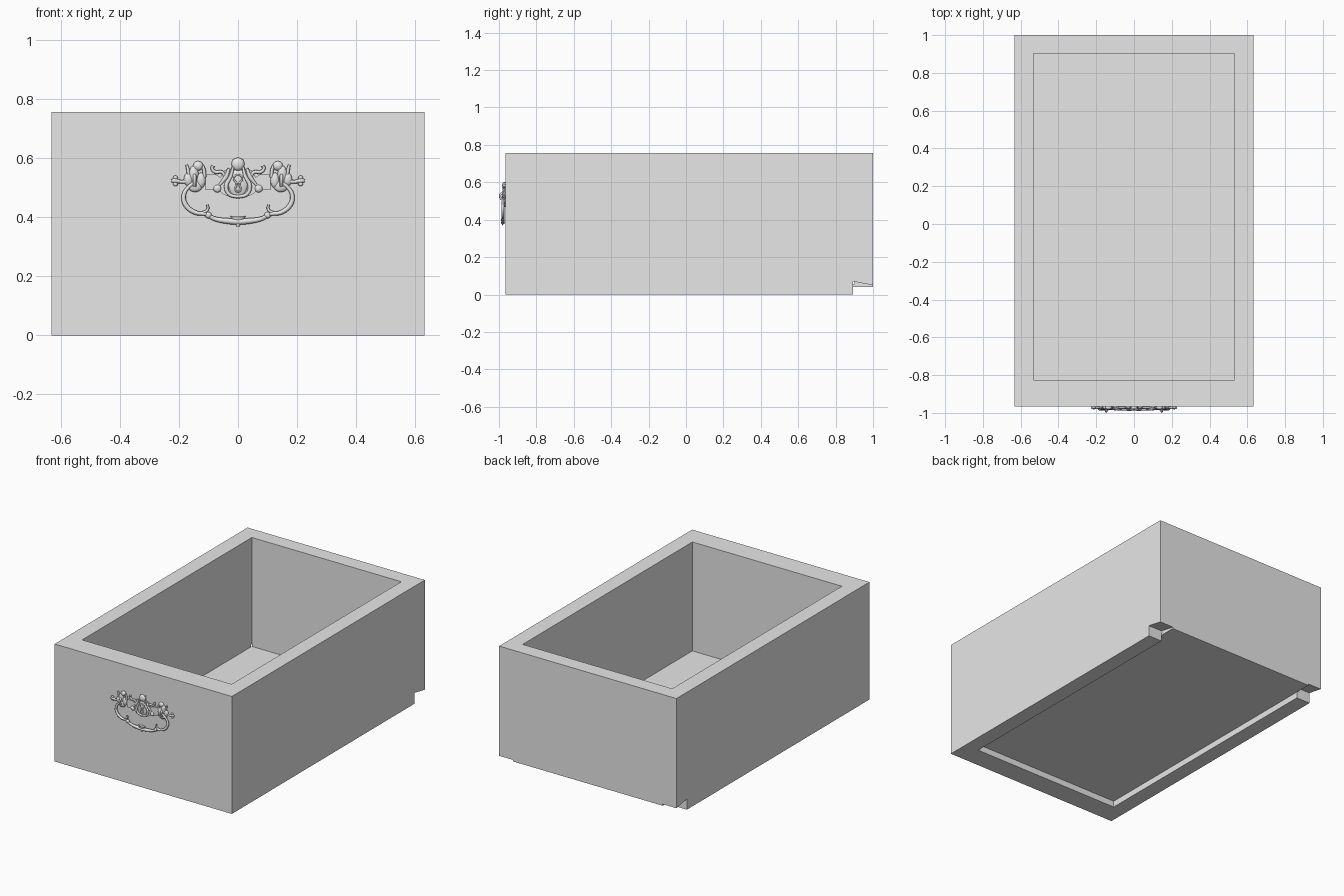
import bpy, bmesh, math
from mathutils import Matrix, Vector

cube = bpy.data.objects.get("Cube")
if cube:
    bpy.data.objects.remove(cube, do_unlink=True)

grey = bpy.data.materials.new("plain grey")
grey.use_nodes = True
grey.diffuse_color = (0.8, 0.8, 0.8, 1)
grey.node_tree.nodes["Principled BSDF"].inputs["Base Color"].default_value = (0.8, 0.8, 0.8, 1)

FRONT = -0.965   # drawer front plane


def activate(ob):
    bpy.ops.object.select_all(action='DESELECT')
    ob.select_set(True)
    bpy.context.view_layer.objects.active = ob


def add(name, bm, smooth=False):
    bmesh.ops.recalc_face_normals(bm, faces=bm.faces[:])
    me = bpy.data.meshes.new(name)
    bm.to_mesh(me)
    bm.free()
    me.materials.append(grey)
    ob = bpy.data.objects.new(name, me)
    bpy.context.collection.objects.link(ob)
    if smooth:
        activate(ob)
        bpy.ops.object.shade_smooth_by_angle(angle=math.radians(40))
    return ob


def prism(name, points, offset):
    """Extrude a closed outline along offset."""
    bm = bmesh.new()
    face = bm.faces.new([bm.verts.new(p) for p in points])
    res = bmesh.ops.extrude_face_region(bm, geom=[face])
    moved = [v for v in res["geom"] if isinstance(v, bmesh.types.BMVert)]
    bmesh.ops.translate(bm, vec=offset, verts=moved)
    return add(name, bm)


def side_prism(name, yz, x0, x1):
    return prism(name, [(x0, y, z) for y, z in yz], (x1 - x0, 0, 0))


def rect(y0, y1, z0, z1):
    return [(y0, z0), (y1, z0), (y1, z1), (y0, z1)]


def ball(name, x, y, z, rx, ry, rz, turn=0):
    bm = bmesh.new()
    mat = (Matrix.Translation((x, y, z)) @ Matrix.Rotation(turn, 4, 'Y')
           @ Matrix.Diagonal((rx, ry, rz, 1)))
    bmesh.ops.create_uvsphere(bm, u_segments=16, v_segments=10, radius=1, matrix=mat)
    return add(name, bm, True)


def tube(name, pts, radius, closed=False):
    """Rounded rod through (x, y, z, thickness) points."""
    cu = bpy.data.curves.new(name, 'CURVE')
    cu.dimensions = '3D'
    cu.bevel_depth = radius
    cu.bevel_resolution = 2
    cu.resolution_u = 5
    cu.use_fill_caps = True
    sp = cu.splines.new('BEZIER')
    sp.bezier_points.add(len(pts) - 1)
    sp.use_cyclic_u = closed
    for bp, p in zip(sp.bezier_points, pts):
        bp.co = p[:3]
        bp.radius = p[3]
        bp.handle_left_type = bp.handle_right_type = 'AUTO'
    cu.materials.append(grey)
    ob = bpy.data.objects.new(name, cu)
    bpy.context.collection.objects.link(ob)
    activate(ob)
    bpy.ops.object.convert(target='MESH')
    ob = bpy.context.object
    bpy.ops.object.shade_smooth_by_angle(angle=math.radians(50))
    return ob


# Drawer box: solid block with cavity, bottom recess and rear corner notches cut away
box = side_prism("drawer_box", rect(FRONT, 1.0, 0, 0.757), -0.632, 0.632)
notch = [(0.893, -0.1), (1.1, -0.1), (1.1, 0.031), (0.893, 0.07)]
cutters = [
    side_prism("cavity_cutter", rect(-0.826, 0.902, 0.055, 1), -0.533, 0.533),
    side_prism("recess_cutter", rect(-0.826, 1.1, -0.1, 0.04), -0.533, 0.533),
    side_prism("left_notch_cutter", notch, 0.533, 0.8),
    side_prism("right_notch_cutter", notch, -0.8, -0.533),
]
for cutter in cutters:
    cutter.hide_render = True
    mod = box.modifiers.new("cut", 'BOOLEAN')
    mod.operation = 'DIFFERENCE'
    mod.solver = 'EXACT'
    mod.object = cutter
    activate(box)
    bpy.ops.object.modifier_apply(modifier=mod.name)
    bpy.data.objects.remove(cutter, do_unlink=True)

# Escutcheon plate with scalloped outline
half = [(0.025, 0.467), (0.05, 0.478), (0.065, 0.49), (0.11, 0.493), (0.11, 0.545),
        (0.075, 0.545), (0.06, 0.535), (0.045, 0.56), (0.02, 0.565), (0.018, 0.598)]
outline = half + [(-x, z) for x, z in reversed(half)]
prism("escutcheon_plate", [(x, FRONT + 0.002, z) for x, z in outline], (0, -0.009, 0))
ball("escutcheon_dome", 0, -0.972, 0.58, 0.022, 0.012, 0.022)
ball("escutcheon_swell", 0, -0.970, 0.515, 0.034, 0.009, 0.048)

# Raised keyhole rim
hole = [(0.008, 0.49), (0.005, 0.515), (0.014, 0.528), (0.009, 0.541)]
loop = hole + [(-x, z) for x, z in reversed(hole)]
tube("keyhole_rim", [(x, -0.979, z, 1) for x, z in loop], 0.003, True)

for side, s in (("left", 1), ("right", -1)):
    def m(pts, y):
        return [(s * x, y, z, r) for x, z, r in pts]

    # Shell ribs and curled scrolls beside the keyhole
    tube(side + "_shell_rib", m([(0.017, 0.57, 0.7), (0.024, 0.54, 1), (0.04, 0.505, 1.2),
                                 (0.03, 0.478, 1), (0, 0.469, 1)], -0.975), 0.006)
    tube(side + "_outer_rib", m([(0.03, 0.565, 0.7), (0.042, 0.535, 1.1),
                                 (0.062, 0.51, 0.6)], -0.973), 0.007)
    tube(side + "_scroll", m([(0.045, 0.54, 0.8), (0.055, 0.553, 1), (0.076, 0.553, 1),
                              (0.088, 0.566, 0.9), (0.084, 0.574, 1.1)], -0.973), 0.006)
    ball(side + "_plate_stud", s * 0.07, -0.974, 0.497, 0.013, 0.008, 0.013)

    # Leafy rosette holding the bail
    for i, (x, z, rx, rz) in enumerate([(0.135, 0.574, 0.017, 0.016), (0.150, 0.545, 0.016, 0.03),
                                        (0.125, 0.525, 0.015, 0.026), (0.145, 0.505, 0.024, 0.02),
                                        (0.168, 0.528, 0.016, 0.022)]):
        ball(f"{side}_rosette_lobe_{i}", s * x, -0.972, z, rx, 0.011, rz)
    for x in (0.113, 0.166):
        tube(side + "_rosette_curl", m([(x, 0.535, 1), (x * 1.02, 0.56, 1),
                                        (x + 0.008, 0.578, 0.7)], -0.973), 0.006)
    tube(side + "_bail_eye", [(s * 0.147, -0.966, 0.535, 1), (s * 0.147, -0.987, 0.54, 1),
                              (s * 0.147, -0.994, 0.525, 1), (s * 0.147, -0.984, 0.505, 1)], 0.006)

    # Side finial with a three-lobed tip
    tube(side + "_finial", m([(0.165, 0.523, 1.3), (0.19, 0.52, 0.8), (0.215, 0.524, 1.2),
                              (0.226, 0.523, 0.7)], -0.973), 0.007)
    for dz in (-0.011, 0.011):
        ball(side + "_finial_lobe", s * 0.212, -0.973, 0.523 + dz, 0.008, 0.006, 0.007)

    # Leaf curl on the bail
    tube(side + "_bail_curl", m([(0.14, 0.414, 1), (0.118, 0.416, 1), (0.102, 0.428, 0.9),
                                 (0.104, 0.442, 0.8)], -0.979), 0.005)
    ball(side + "_bail_collar", s * 0.10, -0.979, 0.407, 0.011, 0.009, 0.011)

# Swinging bail: one rod mirrored about the middle, thick at the centre
arm = [(0.147, 0.517, 0.8), (0.168, 0.502, 0.8), (0.184, 0.472, 1), (0.176, 0.44, 1.1),
       (0.145, 0.416, 1), (0.11, 0.41, 0.8), (0.08, 0.395, 1), (0.035, 0.387, 1.3)]
path = arm + [(0, 0.385, 1.4)] + [(-x, z, r) for x, z, r in reversed(arm)]
tube("bail", [(x, -0.979, z, r) for x, z, r in path], 0.0075)

# Pointed drop at the middle of the bail
bm = bmesh.new()
tip = (Matrix.Translation((0, -0.98, 0.386)) @ Matrix.Diagonal((1, 0.4, 1, 1)))
bmesh.ops.create_cone(bm, cap_ends=True, segments=16, radius1=0.004, radius2=0.026,
                      depth=0.035, matrix=tip)
add("bail_drop", bm, True)
